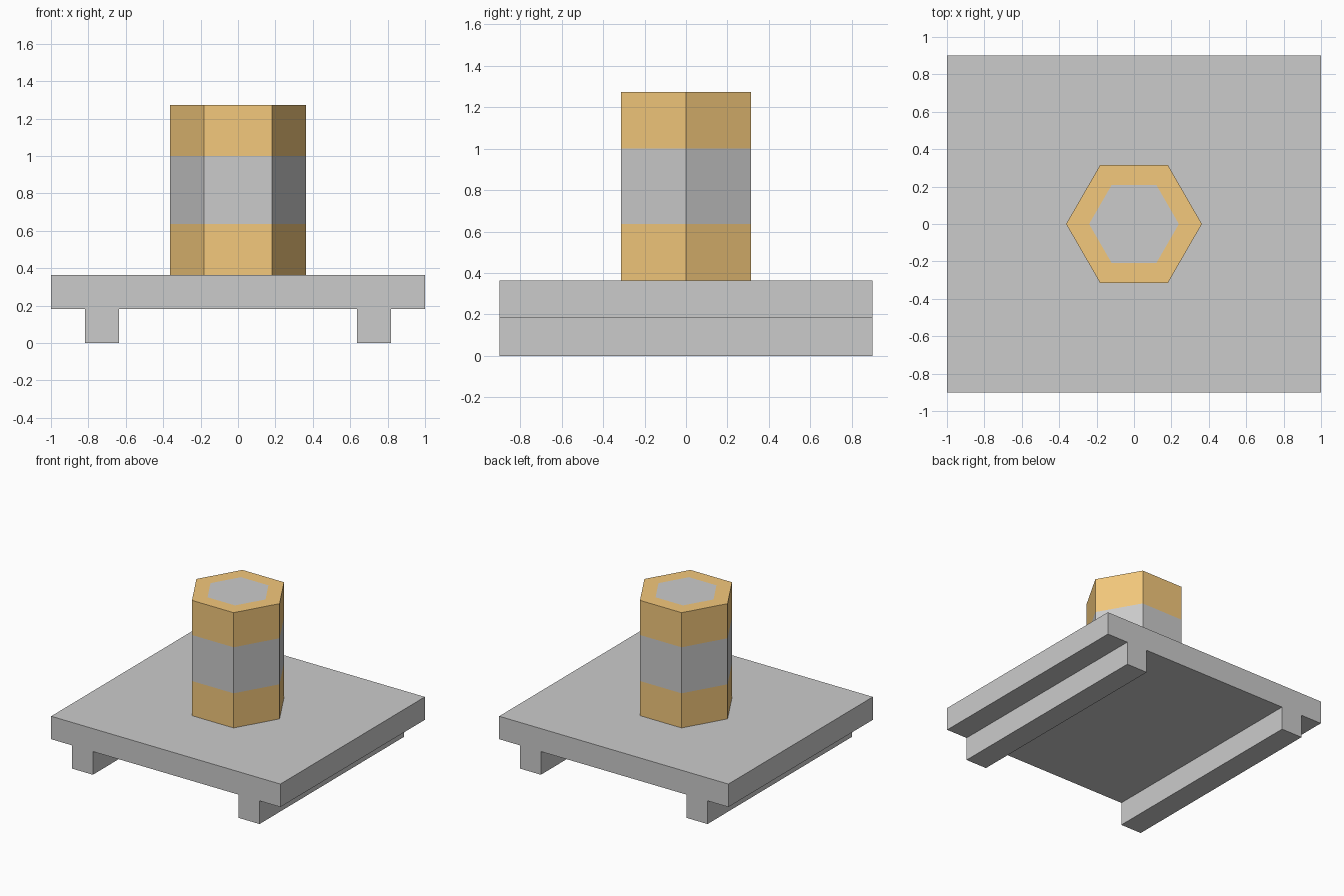
import bpy, bmesh
from math import cos, sin, pi

if "Cube" in bpy.data.objects:
    bpy.data.objects.remove(bpy.data.objects["Cube"])


def box(name, lo, hi):
    size = [h - l for l, h in zip(lo, hi)]
    centre = [(h + l) / 2 for l, h in zip(lo, hi)]
    bpy.ops.mesh.primitive_cube_add(size=1, location=centre)
    ob = bpy.context.object
    ob.name = name
    ob.scale = size
    bpy.ops.object.transform_apply(location=False, rotation=False, scale=True)
    return ob


# Base plate
box("base_plate", (-1, -0.9, 0.183), (1, 0.9, 0.364))

# Two runners under the plate
for side, x in (("left", -0.727), ("right", 0.727)):
    box(side + "_runner", (x - 0.091, -0.9, 0), (x + 0.091, 0.9, 0.183))

# Post colours
gold = bpy.data.materials.new("gold")
gold.diffuse_color = (0.9, 0.58, 0.2, 1)
gold.use_nodes = True
gold.node_tree.nodes["Principled BSDF"].inputs["Base Color"].default_value = gold.diffuse_color
grey = bpy.data.materials.new("grey")
grey.diffuse_color = (0.8, 0.8, 0.8, 1)
grey.use_nodes = True
grey.node_tree.nodes["Principled BSDF"].inputs["Base Color"].default_value = grey.diffuse_color

# Hexagonal post: rings of (radius, height), with the material slot of the strip above each
R, TOP = 0.363, 1.273
rings = [(R, 0.364), (R, 0.637), (R, 1.0), (R, TOP), (0.24, TOP)]
strips = [0, 1, 0, 0]

bm = bmesh.new()
loops = [[bm.verts.new((r * cos(i * pi / 3), r * sin(i * pi / 3), z)) for i in range(6)]
         for r, z in rings]
for a, b, slot in zip(loops, loops[1:], strips):
    for i in range(6):
        j = (i + 1) % 6
        bm.faces.new((a[i], a[j], b[j], b[i])).material_index = slot
bm.faces.new(loops[-1]).material_index = 1
bm.faces.new(loops[0][::-1]).material_index = 0
mesh = bpy.data.meshes.new("hexagonal_post")
bm.to_mesh(mesh)
bm.free()
mesh.materials.append(gold)
mesh.materials.append(grey)
post = bpy.data.objects.new("hexagonal_post", mesh)
bpy.context.collection.objects.link(post)
